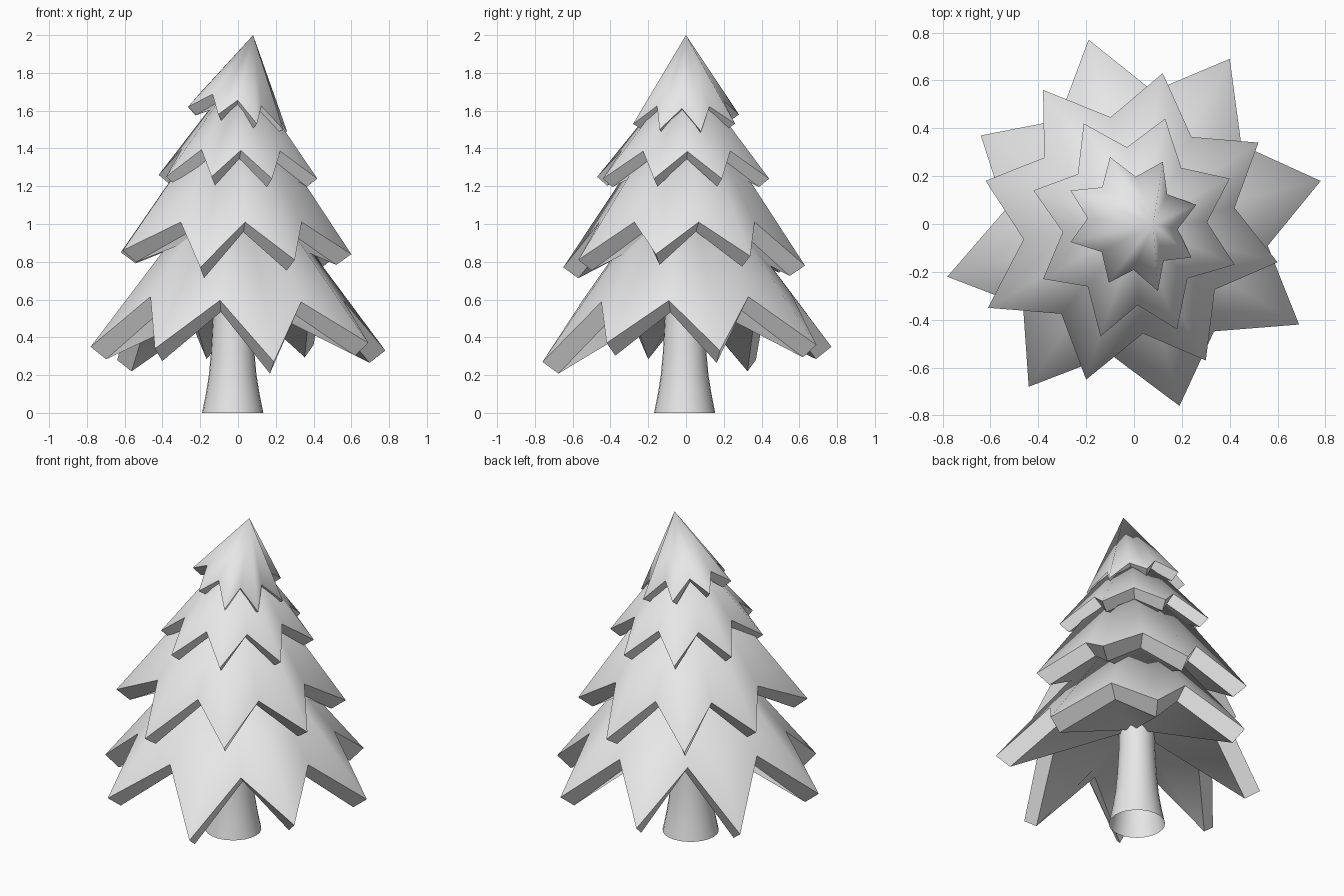
import bpy
import bmesh
import math
from mathutils import Vector

if "Cube" in bpy.data.objects:
    bpy.data.objects.remove(bpy.data.objects["Cube"], do_unlink=True)

# One plain colour for the whole tree
grey = bpy.data.materials.new("pale grey")
grey.use_nodes = True
colour = (0.8, 0.8, 0.8, 1.0)
grey.diffuse_color = colour
grey.node_tree.nodes["Principled BSDF"].inputs["Base Color"].default_value = colour


def add_object(name, bm):
    mesh = bpy.data.meshes.new(name)
    bm.to_mesh(mesh)
    bm.free()
    mesh.materials.append(grey)
    obj = bpy.data.objects.new(name, mesh)
    bpy.context.collection.objects.link(obj)


def branch_tier(name, apex, tips, notch_z, notch_scale, notch_tilt, thickness):
    """Star-edged cone with a thick rim and a shallow underside.
    Tips run anticlockwise, and a notch sits between each two."""
    bm = bmesh.new()
    top = bm.verts.new(apex)
    rim = []
    for i, tip in enumerate(tips):
        notch = (Vector(tip) + Vector(tips[(i + 1) % len(tips)])) / 2 * notch_scale
        notch.z = notch_z + notch.x * notch_tilt[0] + notch.y * notch_tilt[1]
        rim += [bm.verts.new(tip), bm.verts.new(notch)]
    pairs = [(i, (i + 1) % len(rim)) for i in range(len(rim))]
    for i, j in pairs:
        bm.faces.new((top, rim[i], rim[j])).smooth = True
    bm.normal_update()

    # Inner edge, set in at right angles to the slope
    inner = [bm.verts.new(v.co - v.normal * thickness) for v in rim]
    centre = bm.verts.new((0, 0, notch_z))
    for i, j in pairs:
        bm.faces.new((rim[j], rim[i], inner[i], inner[j]))
        bm.faces.new((centre, inner[j], inner[i])).smooth = True
    add_object(name, bm)


# Four tiers of branches, from the widest to the crown
branch_tier("bottom_branches", (0, 0, 1.38),
            [(0.78, 0.18, 0.33), (0.4, 0.69, 0.36), (-0.19, 0.77, 0.35),
             (-0.64, 0.37, 0.28), (-0.78, -0.22, 0.35), (-0.44, -0.68, 0.34),
             (0.19, -0.76, 0.27), (0.69, -0.42, 0.37)],
            0.615, 0.76, (-0.03, 0.04), 0.107)
branch_tier("lower_branches", (0, 0, 1.75),
            [(0.52, 0.34, 0.83), (0.12, 0.63, 0.78), (-0.38, 0.56, 0.8),
             (-0.62, 0.18, 0.85), (-0.61, -0.35, 0.86), (-0.2, -0.65, 0.77),
             (0.3, -0.57, 0.81), (0.6, -0.16, 0.84)],
            1.01, 0.75, (0, 0), 0.1)
branch_tier("upper_branches", (0.02, 0, 1.83),
            [(0.4, 0.19, 1.24), (0.13, 0.44, 1.24), (-0.21, 0.42, 1.25),
             (-0.42, 0.14, 1.26), (-0.38, -0.23, 1.25), (-0.14, -0.47, 1.25),
             (0.18, -0.44, 1.24), (0.42, -0.17, 1.24)],
            1.39, 0.745, (-0.02, 0), 0.072)
branch_tier("crown", (0.08, 0, 2.0),
            [(0.26, 0.08, 1.49), (0.12, 0.26, 1.53), (-0.1, 0.28, 1.58),
             (-0.265, 0.14, 1.62), (-0.265, -0.075, 1.62), (-0.105, -0.245, 1.58),
             (0.1, -0.28, 1.53), (0.24, -0.14, 1.5)],
            1.655, 0.73, (-0.24, 0), 0.065)

# Trunk: flared open tube that runs up into the bottom branches
bm = bmesh.new()
sides = 24
rings = []
for radius, z in ((0.162, 0), (0.142, 0.1), (0.126, 0.2), (0.115, 0.32), (0.105, 0.5), (0.1, 0.8)):
    ring = []
    for i in range(sides):
        angle = math.tau * i / sides
        ring.append(bm.verts.new((radius * math.cos(angle) - 0.028,
                                  radius * math.sin(angle) - 0.007, z)))
    rings.append(ring)
for low, high in zip(rings, rings[1:]):
    for i in range(sides):
        j = (i + 1) % sides
        bm.faces.new((low[i], low[j], high[j], high[i])).smooth = True
add_object("trunk", bm)
